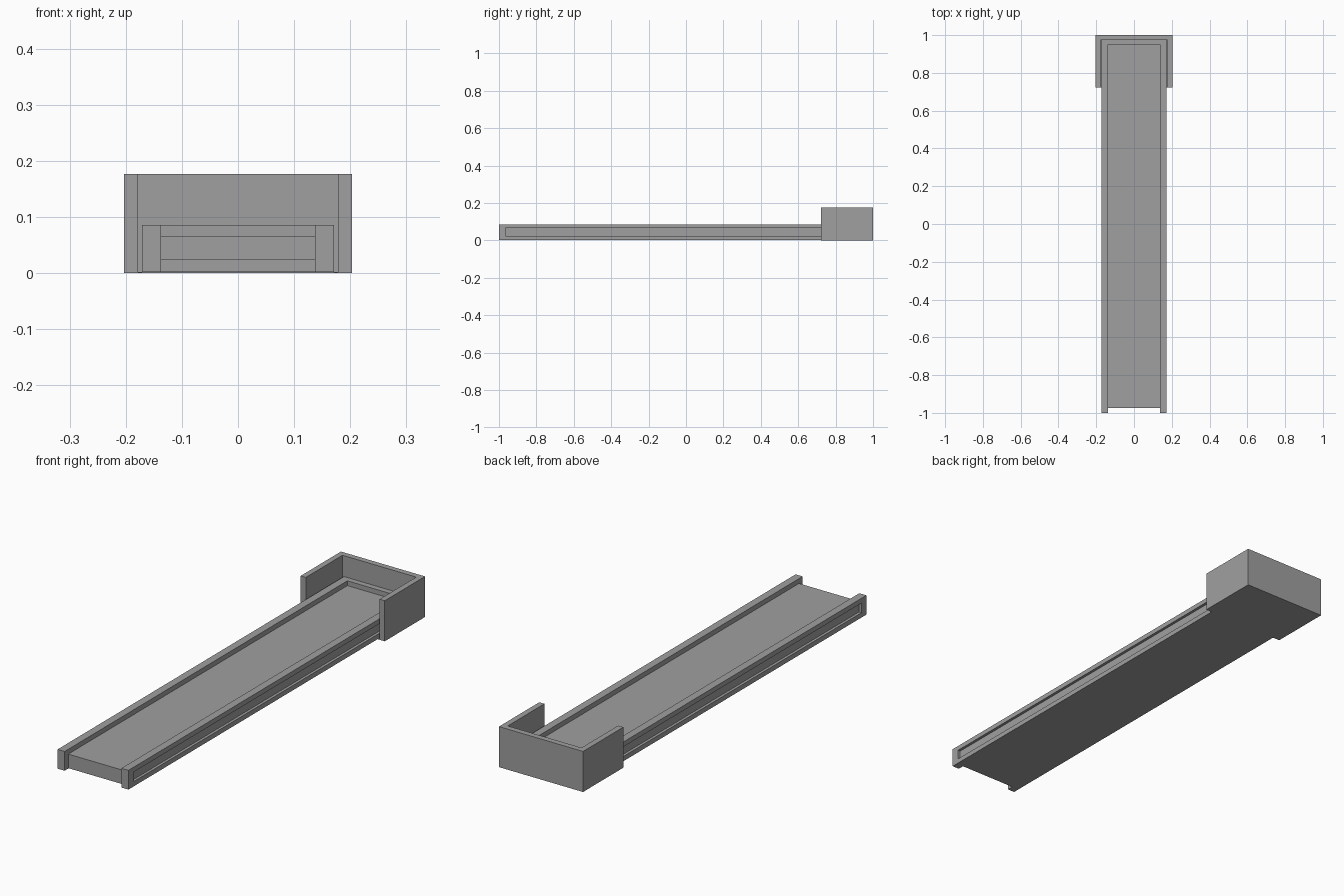
import bpy
import bmesh

cube = bpy.data.objects.get("Cube")
if cube:
    bpy.data.objects.remove(cube, do_unlink=True)

grey = bpy.data.materials.new("plain grey")
grey.use_nodes = True
colour = (0.35, 0.35, 0.35, 1)
grey.diffuse_color = colour
grey.node_tree.nodes["Principled BSDF"].inputs["Base Color"].default_value = colour


def prism(name, outline, bottom, top):
    """Extrude a flat outline (x, y) from bottom to top."""
    bm = bmesh.new()
    base = bm.faces.new([bm.verts.new((x, y, bottom)) for x, y in outline])
    extruded = bmesh.ops.extrude_face_region(bm, geom=[base])["geom"]
    moved = [v for v in extruded if isinstance(v, bmesh.types.BMVert)]
    bmesh.ops.translate(bm, verts=moved, vec=(0, 0, top - bottom))
    bmesh.ops.recalc_face_normals(bm, faces=bm.faces)
    mesh = bpy.data.meshes.new(name)
    bm.to_mesh(mesh)
    bm.free()
    mesh.materials.append(grey)
    obj = bpy.data.objects.new(name, mesh)
    bpy.context.collection.objects.link(obj)
    return obj


def box(name, x0, x1, y0, y1, z0, z1):
    return prism(name, [(x0, y0), (x1, y0), (x1, y1), (x0, y1)], z0, z1)


def u_wall(name, outer, inner, front, inner_back, back, bottom, top):
    """U-shaped wall, open towards the front."""
    half = [(inner, inner_back), (inner, front), (outer, front), (outer, back)]
    mirrored = [(-x, y) for x, y in reversed(half)]
    return prism(name, half + mirrored, bottom, top)


# Rails joined across the back
BASE = 0.002
rails = u_wall("side_rails", 0.171, 0.137, -1, 0.95, 0.975, BASE, 0.086)

# Long recessed groove along each outer side
for side, label in ((1, "left"), (-1, "right")):
    xs = sorted((side * 0.159, side * 0.19))
    cutter = box(label + "_groove_cutter", xs[0], xs[1], -0.965, 0.94, 0.023, 0.065)
    cutter.hide_render = True
    cutter.hide_set(True)
    cut = rails.modifiers.new(label + " groove", "BOOLEAN")
    cut.operation = "DIFFERENCE"
    cut.solver = "EXACT"
    cut.object = cutter

# Deck between the rails, on its lower support
box("deck", -0.137, 0.137, -0.975, 0.95, 0.023, 0.065)
box("deck_support", -0.137, 0.137, -0.972, 0.95, BASE, 0.023)

# Raised housing around the back end, with a thin floor
u_wall("end_housing", 0.203, 0.178, 0.722, 0.975, 1, 0, 0.177)
box("housing_floor", -0.178, 0.178, 0.722, 0.975, 0, BASE)
